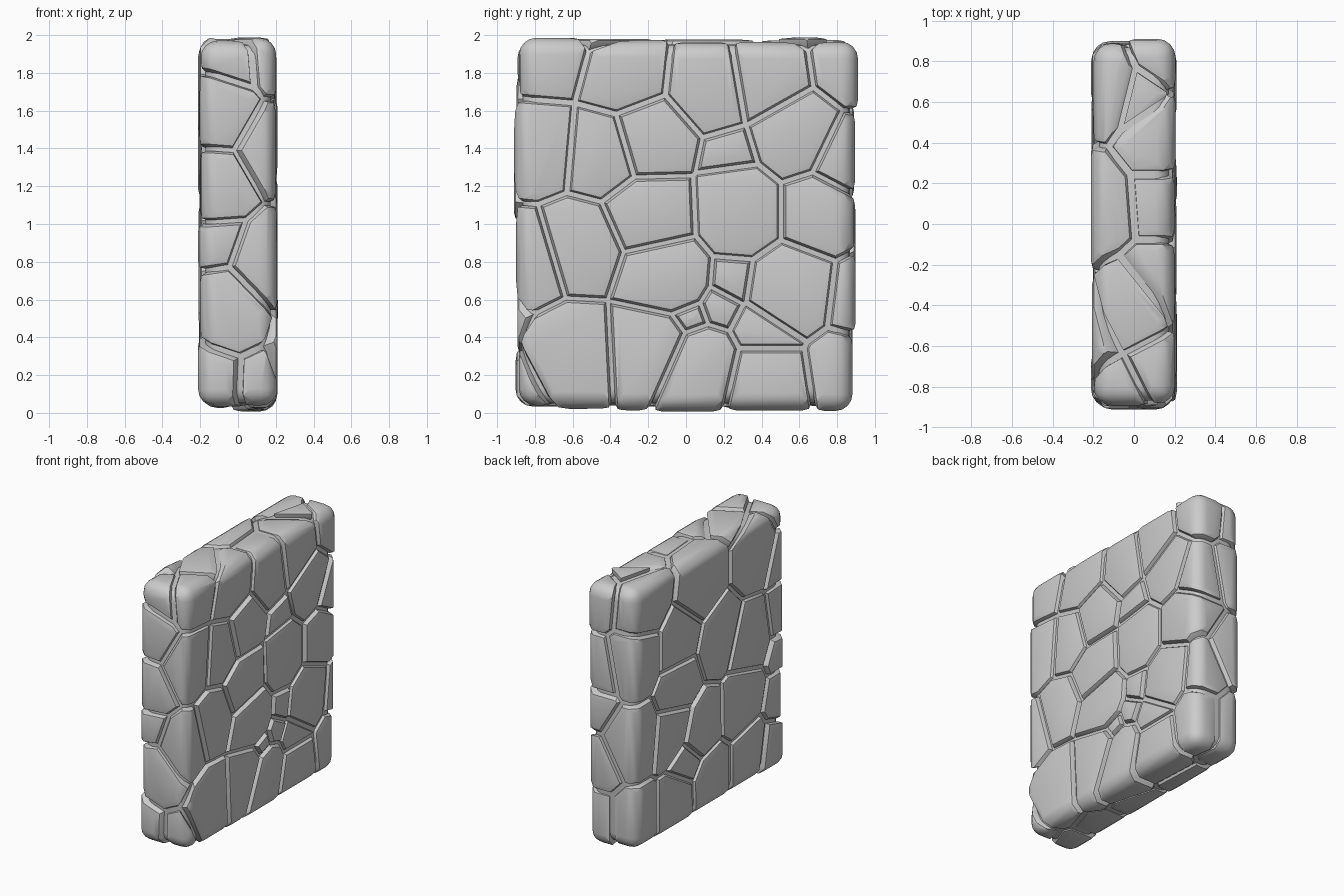
import bpy, bmesh, random
from itertools import product
from mathutils import Vector, Matrix

if "Cube" in bpy.data.objects:
    bpy.data.objects.remove(bpy.data.objects["Cube"])

random.seed(7)
CENTRE = Vector((0, 0, 1))
GAP = 0.011          # half the width of a joint
ROUND = 0.09         # rounding of the slab edges

# Stone centres on the +x face: (y, z) or (y, z, weight), small stones weigh less
FRONT = [(-.74, 1.9), (-.33, 1.79), (.13, 1.74), (.42, 1.79), (.9, 1.86),
         (.6, 1.47), (.87, 1.34), (-.78, 1.41), (-.44, 1.38), (-.2, 1.45),
         (.24, 1.36, -.05), (.28, 1.07), (.73, 1.07), (-.19, 1.05), (-.57, .88),
         (-.84, .8), (-.12, .73), (.57, .65), (.97, .6), (.25, .7, -.05),
         (.17, .55, -.05), (-.02, .48, -.04), (-.6, .33), (-.2, .35),
         (.07, .23), (.42, .15), (.42, .42, -.03), (.88, .22)]
# Stone centres on the -x face
BACK = [(.72, 1.82), (.1, 1.72), (-.58, 1.72), (.82, 1.42), (.34, 1.42),
        (-.13, 1.26), (-.5, 1.12), (-.38, .67), (.36, 1.06), (.82, .83),
        (.43, .78), (.08, .66), (.25, .47, -.02), (.82, .22), (.4, .22),
        (-.04, .24), (-.48, .24), (-.8, .18)]
# Stones that mostly show on the narrow -y end and the top: (x, y, z, weight)
ENDS = [(-.08, -.9, .53, 0), (-.16, -.92, 1.2, 0), (-.13, -.9, 1.6, 0),
        (-.04, -.86, 1.88, -.02), (.09, -.9, .17, -.04), (-.14, -.9, .92, -.03),
        (.05, -.45, 1.97, -.03), (.04, .66, 1.99, -.05)]


def seeds_on(x, cells):
    return [(Vector((x, c[0], c[1])), c[2] if len(c) > 2 else 0.0) for c in cells]


SEEDS = (seeds_on(.2, FRONT) + seeds_on(-.2, BACK)
         + [(Vector(e[:3]), e[3]) for e in ENDS])
OUTWARD = [Vector(d).normalized() for d in product((-1, 0, 1), repeat=3) if any(d)]


def rounded_box(half, radius):
    bm = bmesh.new()
    bmesh.ops.create_cube(bm, size=2, matrix=Matrix.Translation(CENTRE) @ Matrix.Diagonal((*half, 1)))
    bmesh.ops.bevel(bm, geom=bm.edges[:], offset=radius, segments=4, profile=0.5, affect='EDGES')
    return bm


def cut(bm, n, d):
    """Remove everything where n.p > d and cap the opening."""
    length = n.length
    n, d = n / length, d / length
    if not any(v.co.dot(n) > d + 1e-4 for v in bm.verts):
        return False
    bmesh.ops.bisect_plane(bm, geom=bm.verts[:] + bm.edges[:] + bm.faces[:], dist=1e-5,
                           plane_co=n * d, plane_no=n, clear_outer=True)
    rim = [e for e in bm.edges if e.is_boundary]
    if rim:
        bmesh.ops.holes_fill(bm, edges=rim, sides=0)
    return True


def add_object(name, bm):
    bmesh.ops.remove_doubles(bm, verts=bm.verts[:], dist=0.0005)
    bmesh.ops.recalc_face_normals(bm, faces=bm.faces[:])
    mesh = bpy.data.meshes.new(name)
    bm.to_mesh(mesh)
    bm.free()
    ob = bpy.data.objects.new(name, mesh)
    bpy.context.collection.objects.link(ob)
    return ob


def make_stone(i):
    seed, weight = SEEDS[i]
    half = Vector((.203 + random.uniform(-.006, .01),
                   .897 + random.uniform(-.018, .02),
                   .98 + random.uniform(-.02, .019)))
    bm = rounded_box(half, ROUND)
    # Joint planes between this stone and its neighbours, nearest first
    planes = []
    others = [s for j, s in enumerate(SEEDS) if j != i]
    for other, w in sorted(others, key=lambda s: (s[0] - seed).length):
        diff = other - seed
        n = diff.normalized()
        d = n.dot((seed + other) / 2) + (weight - w) / (2 * diff.length) - GAP
        if cut(bm, n, d):
            planes.append((n, d))
        if not bm.verts:
            bm.free()
            return None
    # Worn rims where the joints meet the outside of the slab
    for m in OUTWARD:
        h = sum(abs(m[k]) * (half[k] - ROUND) for k in range(3)) + ROUND + m.dot(CENTRE)
        if not any(v.co.dot(m) > h - .02 for v in bm.verts):
            continue
        for n, d in planes:
            if abs(n.dot(m)) > .75:
                continue
            for b1, b2 in ((.045, .011), (.016, .034)):
                cut(bm, n / b1 + m / b2, d / b1 + h / b2 - 1)
    if len(bm.verts) < 4:
        bm.free()
        return None
    return add_object("stone", bm)


# Mortar core seen at the bottom of the joints
parts = [add_object("mortar_core", rounded_box(Vector((.173, .868, .95)), .08))]
# Individual stones
parts += [ob for ob in map(make_stone, range(len(SEEDS))) if ob]

for ob in parts:
    ob.select_set(True)
bpy.context.view_layer.objects.active = parts[0]
bpy.ops.object.shade_smooth_by_angle(angle=0.55)
